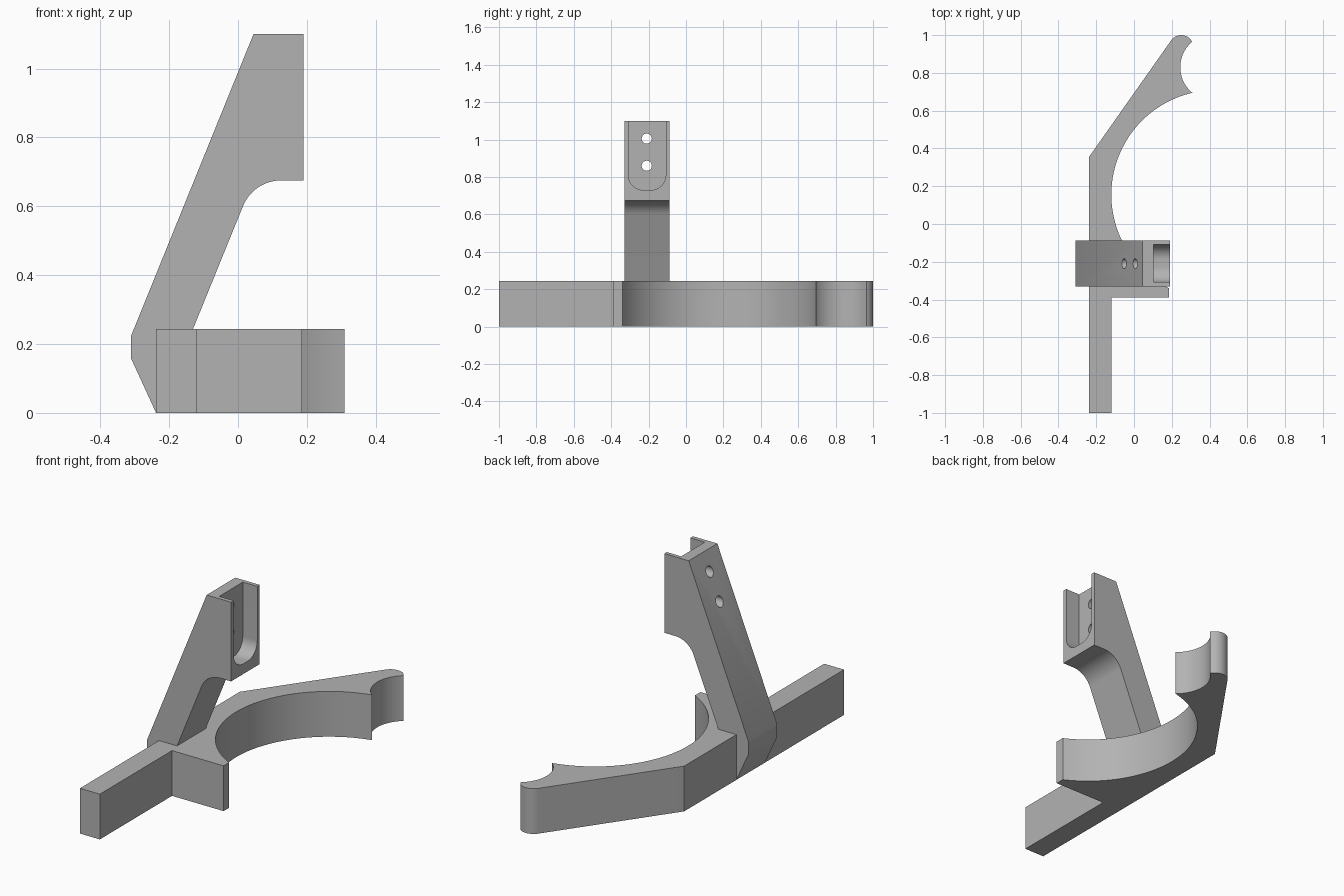
import bpy, bmesh, math

cube = bpy.data.objects.get("Cube")
if cube:
    bpy.data.objects.remove(cube, do_unlink=True)

grey = bpy.data.materials.new("plain grey")
grey.use_nodes = True
colour = (0.45, 0.45, 0.45, 1)
grey.diffuse_color = colour
grey.node_tree.nodes["Principled BSDF"].inputs["Base Color"].default_value = colour


def arc(cx, cy, r, start, end, steps):
    """Points on a circle, angles in degrees."""
    angles = [math.radians(start + (end - start) * i / steps) for i in range(steps + 1)]
    return [(cx + r * math.cos(a), cy + r * math.sin(a)) for a in angles]


def prism(name, outline, place, low, high):
    """Extrude a closed outline; place maps (u, v, depth) to x, y, z."""
    bm = bmesh.new()
    face = bm.faces.new([bm.verts.new(place(u, v, low)) for u, v in outline])
    lifted = bmesh.ops.extrude_face_region(bm, geom=[face])["geom"]
    for v in [g for g in lifted if isinstance(g, bmesh.types.BMVert)]:
        v.co = [b if a != b else c for a, b, c in
                zip(place(0, 0, 0), v.co, v.co)]
        v.co.x += place(0, 0, high - low)[0]
        v.co.y += place(0, 0, high - low)[1]
        v.co.z += place(0, 0, high - low)[2]
    bmesh.ops.recalc_face_normals(bm, faces=bm.faces)
    mesh = bpy.data.meshes.new(name)
    bm.to_mesh(mesh)
    bm.free()
    mesh.materials.append(grey)
    obj = bpy.data.objects.new(name, mesh)
    bpy.context.collection.objects.link(obj)
    return obj


def combine(target, tool, operation):
    """Apply a boolean and discard the tool object."""
    mod = target.modifiers.new(operation, 'BOOLEAN')
    mod.operation = operation
    mod.solver = 'EXACT'
    mod.object = tool
    bpy.context.view_layer.objects.active = target
    bpy.ops.object.modifier_apply(modifier=mod.name)
    bpy.data.objects.remove(tool, do_unlink=True)


def along_z(u, v, d):
    return (u, v, d)


def along_y(u, v, d):
    return (u, d, v)


def along_x(u, v, d):
    return (d, u, v)


# Flat base: straight arm, short stop and hooked cradle with a notched tip
base_outline = [(-0.238, -1), (-0.12, -1), (-0.12, -0.388), (0.186, -0.388)]
base_outline += arc(0.434, 0.155, 0.554, 243.4, 103, 56)
base_outline += arc(0.421, 0.83, 0.176, 230, 130, 24)
base_outline += arc(0.25, 0.935, 0.065, 32, 145, 20)
base_outline += [(-0.238, 0.355)]
bracket = prism("bracket_base", base_outline, along_z, 0, 0.243)

# Leaning upright with a filleted head
post_outline = [(-0.238, 0), (-0.31, 0.157), (-0.31, 0.225), (0.045, 1.1),
                (0.19, 1.1), (0.19, 0.675)]
post_outline += arc(0.125, 0.556, 0.119, 90, 158, 20)
post_outline += [(-0.13, 0.245), (-0.19, 0.1)]
upright = prism("upright", post_outline, along_y, -0.33, -0.087)

# Open-topped slot with rounded lower corners in the head
slot_outline = [(-0.308, 1.2)] + arc(-0.228, 0.81, 0.08, 180, 270, 16)
slot_outline += arc(-0.188, 0.81, 0.08, 270, 360, 16) + [(-0.108, 1.2)]
combine(upright, prism("slot_cutter", slot_outline, along_x, 0.104, 0.3), 'DIFFERENCE')

# Two screw holes through the head
for z in (0.86, 1.005):
    hole = prism("hole_cutter", arc(-0.21, z, 0.027, 0, 348.75, 31), along_x, -0.4, 0.3)
    combine(upright, hole, 'DIFFERENCE')

# Fuse the parts and shade the curved walls
combine(bracket, upright, 'UNION')
bracket.name = "bracket"
bpy.ops.object.select_all(action='DESELECT')
bracket.select_set(True)
bpy.context.view_layer.objects.active = bracket
bpy.ops.object.shade_smooth_by_angle(angle=math.radians(30))
